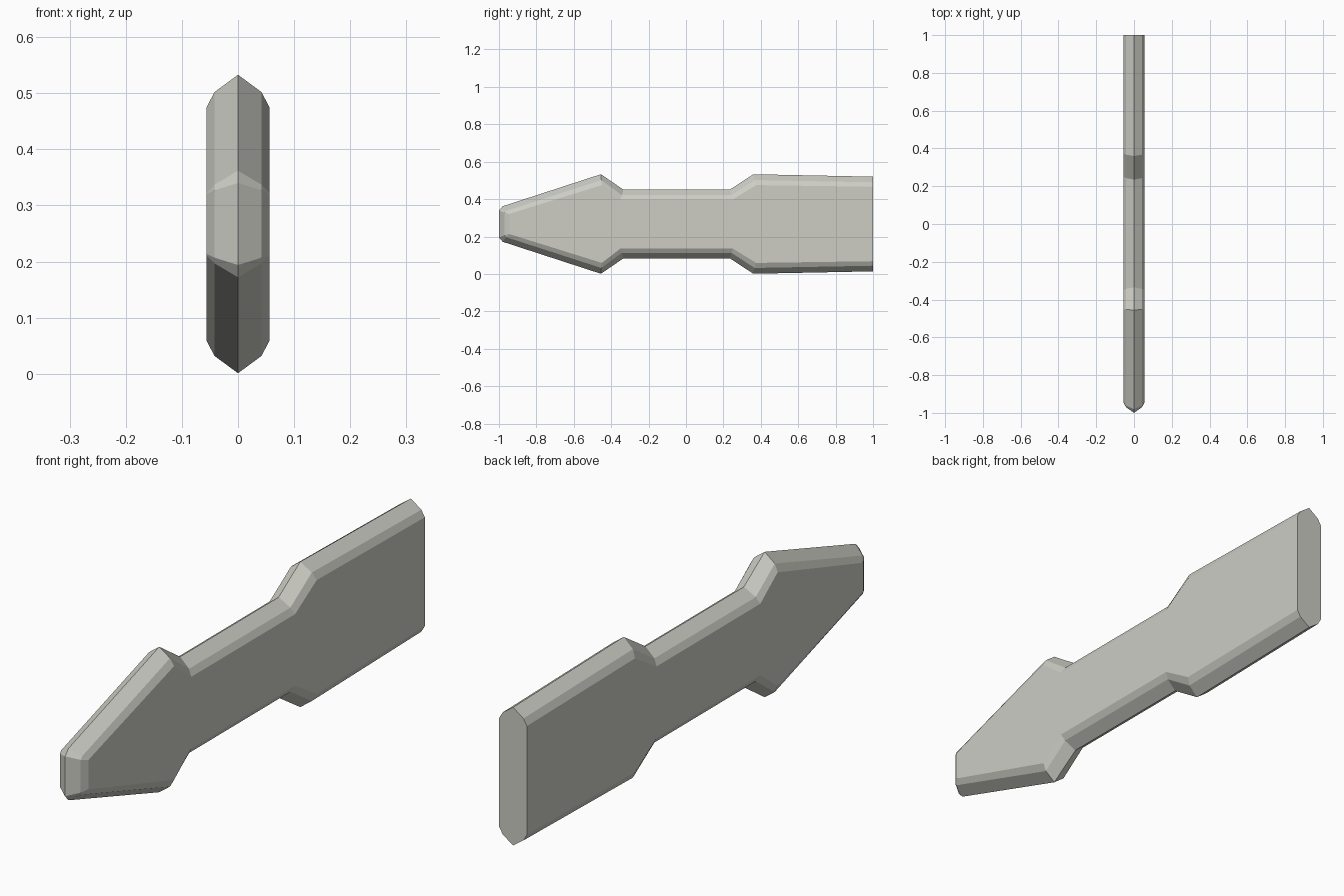
import bpy
import bmesh

cube = bpy.data.objects.get("Cube")
if cube:
    bpy.data.objects.remove(cube, do_unlink=True)

MID_Z = 0.267

# Upper half outlines as (y, height above the middle), from back to tip
ridge = [(1.0, 0.253), (0.36, 0.266), (0.235, 0.184), (-0.335, 0.184),
         (-0.455, 0.266), (-0.98, 0.095), (-1.0, 0.073)]
shoulder = [(1.0, 0.223), (0.367, 0.235), (0.243, 0.154), (-0.343, 0.154),
            (-0.453, 0.235), (-0.962, 0.07), (-0.97, 0.06)]
side = [(1.0, 0.199), (0.375, 0.208), (0.25, 0.131), (-0.35, 0.131),
        (-0.45, 0.208), (-0.938, 0.056), (-0.945, 0.053)]

bone = bpy.data.materials.new("pale grey")
bone.use_nodes = True
colour = (0.61, 0.61, 0.56, 1.0)
bone.diffuse_color = colour
bone.node_tree.nodes["Principled BSDF"].inputs["Base Color"].default_value = colour

# Nested outlines across the thickness, mirrored top to bottom
bm = bmesh.new()
loops = []
for x, half in ((-0.056, side), (-0.042, shoulder), (0, ridge),
                (0.042, shoulder), (0.056, side)):
    outline = [(y, MID_Z + h) for y, h in half]
    outline += [(y, MID_Z - h) for y, h in reversed(half)]
    loops.append([bm.verts.new((x, y, z)) for y, z in outline])

# Bevelled rim
for a, b in zip(loops, loops[1:]):
    for i in range(len(a) - 1):
        bm.faces.new((a[i], a[i + 1], b[i + 1], b[i]))

# Flat sides and flat back end
bm.faces.new(loops[0])
bm.faces.new(loops[-1])
bm.faces.new([l[0] for l in loops] + [l[-1] for l in reversed(loops)])
bmesh.ops.recalc_face_normals(bm, faces=bm.faces)

mesh = bpy.data.meshes.new("bevelled_blade")
bm.to_mesh(mesh)
bm.free()
mesh.materials.append(bone)
blade = bpy.data.objects.new("bevelled_blade", mesh)
bpy.context.collection.objects.link(blade)
